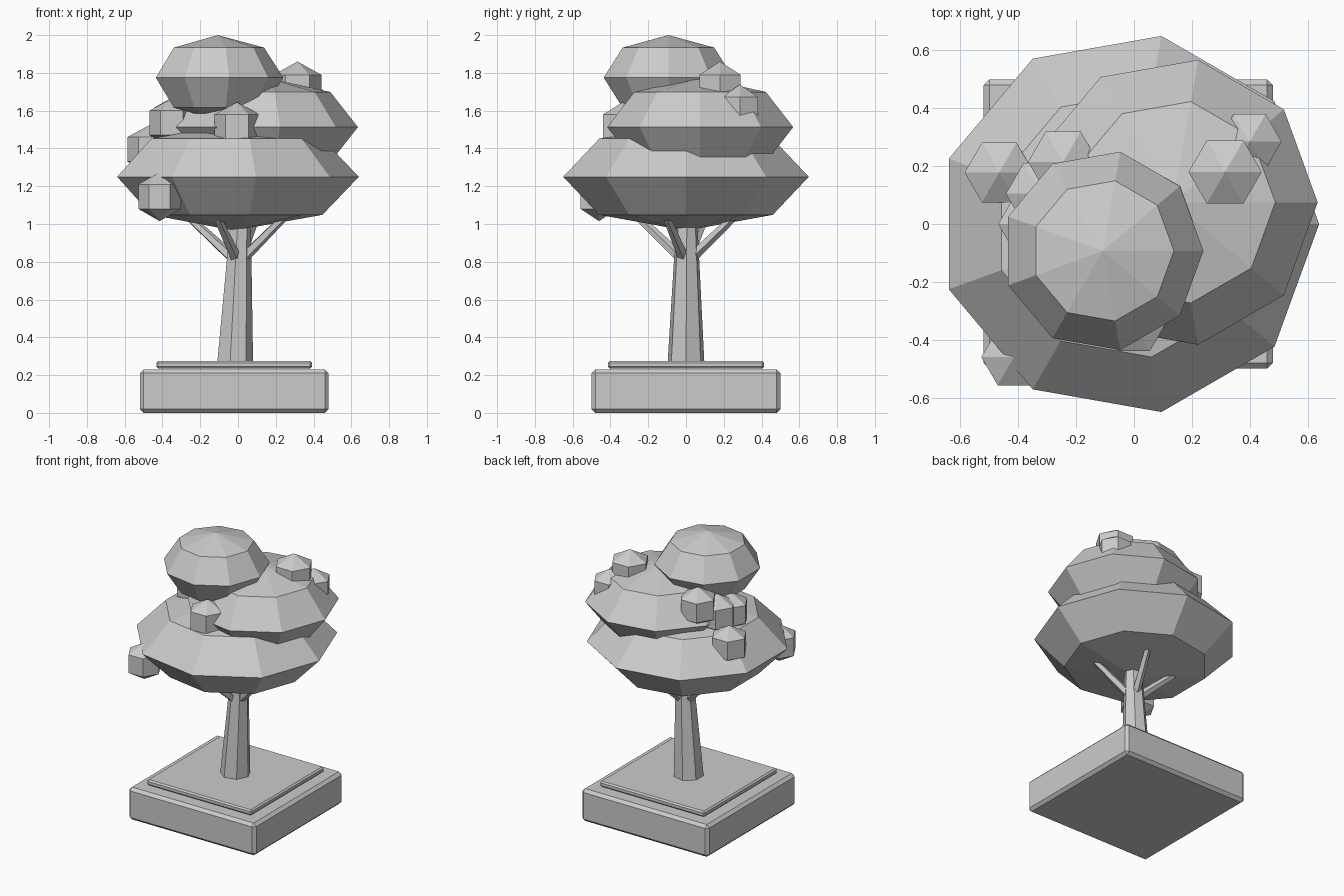
import bpy, bmesh
from math import sin, cos, pi, radians
from mathutils import Vector

if "Cube" in bpy.data.objects:
    bpy.data.objects.remove(bpy.data.objects["Cube"])


def finish(name, bm):
    bmesh.ops.recalc_face_normals(bm, faces=bm.faces)
    me = bpy.data.meshes.new(name)
    bm.to_mesh(me)
    bm.free()
    ob = bpy.data.objects.new(name, me)
    bpy.context.collection.objects.link(ob)
    return ob


def box(name, center, size, bevel):
    bm = bmesh.new()
    bmesh.ops.create_cube(bm, size=1)
    bmesh.ops.scale(bm, vec=size, verts=bm.verts)
    bmesh.ops.translate(bm, vec=center, verts=bm.verts)
    ob = finish(name, bm)
    mod = ob.modifiers.new("bevel", "BEVEL")
    mod.width = bevel
    mod.segments = 1


def blob(name, center, radius, height, sides, rings):
    # low-poly squashed sphere with one corner pointing along +x
    bm = bmesh.new()
    c = Vector(center)
    loops = []
    for j in range(1, rings):
        lat = -pi / 2 + pi * j / rings
        loops.append([bm.verts.new(c + Vector((
            radius * cos(lat) * cos(2 * pi * i / sides),
            radius * cos(lat) * sin(2 * pi * i / sides),
            height * sin(lat)))) for i in range(sides)])
    low = bm.verts.new(c - Vector((0, 0, height)))
    high = bm.verts.new(c + Vector((0, 0, height)))
    for i in range(sides):
        k = (i + 1) % sides
        for a, b in zip(loops, loops[1:]):
            bm.faces.new((a[i], a[k], b[k], b[i]))
        bm.faces.new((low, loops[0][k], loops[0][i]))
        bm.faces.new((high, loops[-1][i], loops[-1][k]))
    finish(name, bm)


def limb(name, start, end, r0, r1, sides):
    # tapered rod between two points
    bm = bmesh.new()
    a, b = Vector(start), Vector(end)
    q = Vector((0, 0, 1)).rotation_difference(b - a)
    ends = [[bm.verts.new(p + q @ Vector((r * cos(2 * pi * i / sides),
                                         r * sin(2 * pi * i / sides), 0)))
             for i in range(sides)] for p, r in ((a, r0), (b, r1))]
    for i in range(sides):
        k = (i + 1) % sides
        bm.faces.new((ends[0][i], ends[0][k], ends[1][k], ends[1][i]))
    bm.faces.new(ends[0])
    bm.faces.new(ends[1])
    finish(name, bm)


# Square base and soil slab
box("base", (-0.02, 0, 0.115), (1.0, 1.0, 0.23), 0.02)
box("ground_slab", (-0.02, 0, 0.255), (0.825, 0.825, 0.04), 0.01)

# Trunk and four branches
limb("trunk", (-0.02, 0, 0.26), (0.015, 0.005, 1.1), 0.1, 0.052, 7)
for n in range(4):
    a = radians(68 + 90 * n)
    limb(f"branch_{n + 1}",
         (0.03 * cos(a), 0.03 * sin(a), 0.82),
         (-0.01 + 0.31 * cos(a), 0.31 * sin(a), 1.07), 0.03, 0.02, 5)

# Three main foliage masses
blob("lower_canopy", (-0.02, 0, 1.25), 0.66, 0.285, 9, 4)
blob("middle_canopy", (0.135, 0.075, 1.513), 0.5, 0.263, 9, 4)
blob("top_canopy", (-0.108, -0.093, 1.775), 0.348, 0.225, 9, 4)

# Small hexagonal leaf clumps
clumps = [
    (0.315, 0.18, 1.72, 0.146, 0.14),
    (0.4, 0.285, 1.608, 0.127, 0.13),
    (-0.005, -0.335, 1.515, 0.139, 0.13),
    (-0.466, 0.178, 1.395, 0.138, 0.13),
    (-0.245, 0.215, 1.62, 0.14, 0.135),
    (-0.32, 0.105, 1.55, 0.142, 0.135),
    (-0.35, 0.0, 1.535, 0.138, 0.13),
    (-0.415, -0.46, 1.145, 0.13, 0.13),
]
for n, (x, y, z, r, h) in enumerate(clumps):
    blob(f"leaf_clump_{n + 1}", (x, y, z), r, h, 6, 3)
